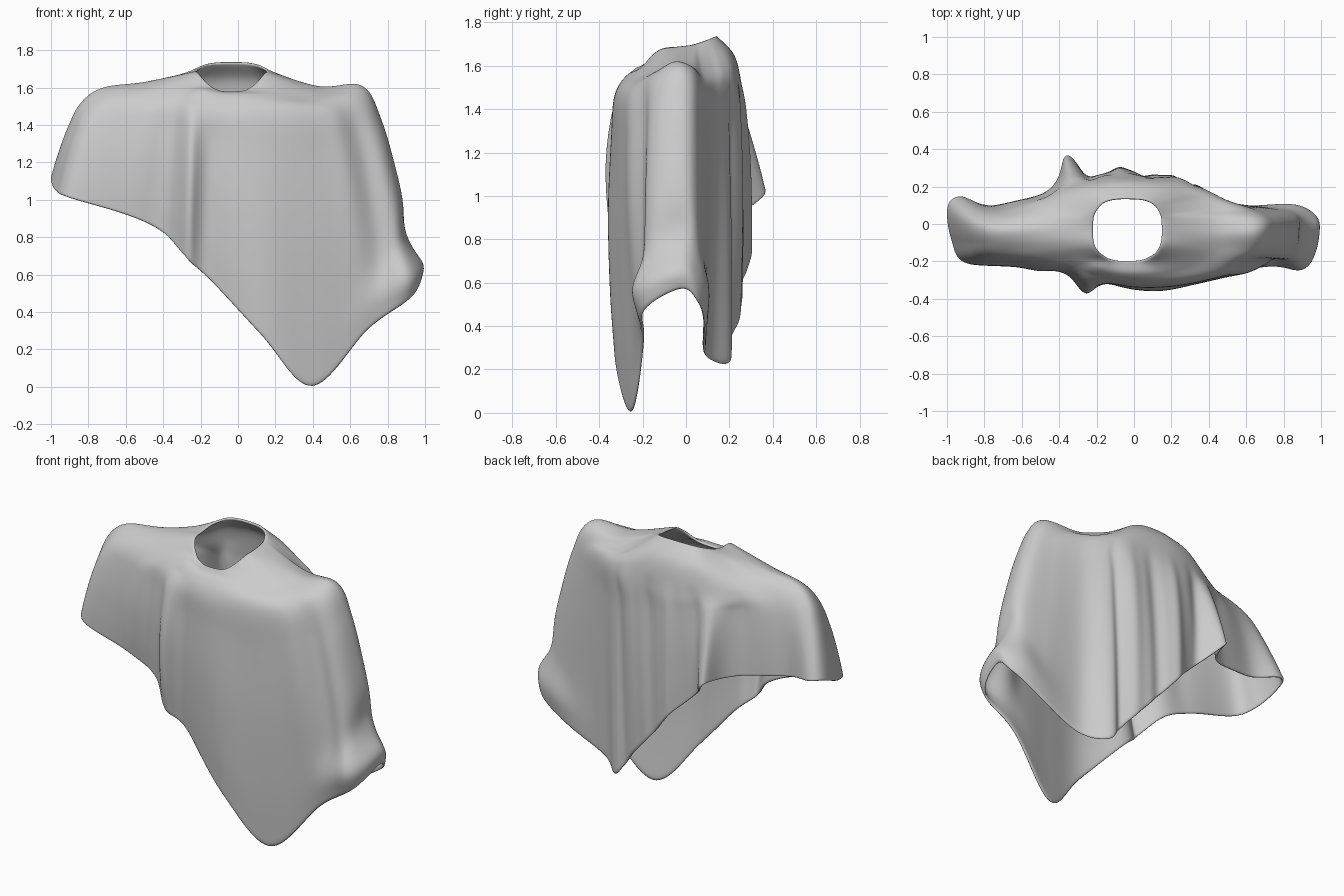
import bpy, bmesh, math
from mathutils import Vector

# Columns of cloth running counter-clockwise from the right sleeve:
# shoulder-line point, then hem point
COLUMNS = [
    (0.66, -0.05, 1.61, 0.97, -0.02, 0.57), (0.66, 0.03, 1.58, 0.93, 0.06, 0.50),
    (0.60, 0.08, 1.51, 0.74, 0.09, 0.38), (0.48, 0.13, 1.49, 0.48, 0.10, 0.26),
    (0.38, 0.18, 1.49, 0.34, 0.205, 0.23), (0.27, 0.23, 1.48, 0.23, 0.22, 0.37),
    (0.12, 0.25, 1.48, 0.07, 0.27, 0.55), (-0.05, 0.26, 1.48, -0.08, 0.29, 0.73),
    (-0.18, 0.25, 1.48, -0.22, 0.26, 0.87), (-0.30, 0.22, 1.50, -0.36, 0.37, 1.02),
    (-0.42, 0.17, 1.50, -0.44, 0.21, 1.03), (-0.58, 0.08, 1.53, -0.75, 0.10, 1.08),
    (-0.70, 0.02, 1.57, -0.93, 0.15, 1.12), (-0.72, -0.03, 1.60, -1.00, 0.09, 1.12),
    (-0.72, -0.09, 1.58, -0.98, -0.08, 1.05), (-0.68, -0.16, 1.53, -0.90, -0.21, 1.01),
    (-0.50, -0.21, 1.50, -0.60, -0.22, 0.92), (-0.36, -0.24, 1.50, -0.41, -0.23, 0.83),
    (-0.25, -0.28, 1.50, -0.28, -0.30, 0.69), (-0.10, -0.32, 1.46, -0.16, -0.28, 0.58),
    (0.10, -0.33, 1.46, 0.13, -0.33, 0.27), (0.30, -0.31, 1.46, 0.40, -0.26, 0.00),
    (0.49, -0.25, 1.48, 0.70, -0.20, 0.31), (0.63, -0.15, 1.55, 0.92, -0.18, 0.47),
]
# Hanging folds: column, outward depth, width in columns, share left at the hem
FOLDS = [(18.1, 0.055, 0.45, 0.3), (22.45, -0.03, 0.3, 0.0), (22.0, 0.012, 0.3, 0.2),
         (19.0, -0.012, 0.3, 0.5), (4.6, -0.02, 0.25, 1), (5.3, 0.015, 0.25, 1),
         (6.2, -0.022, 0.25, 1), (7.0, 0.015, 0.25, 1), (8.3, -0.025, 0.3, 1),
         (10.2, -0.02, 0.3, 1), (16.3, 0.012, 0.4, 0.3)]
N = len(COLUMNS)
AROUND, DOWN = 8, 8


def catmull(a, b, c, d, t):
    return 0.5 * (2 * b + (c - a) * t + (2 * a - 5 * b + 4 * c - d) * t * t
                  + (3 * b - a - 3 * c + d) * t ** 3)


def spow(v, p):
    return math.copysign(abs(v) ** p, v)


# Key points down one column: neck, collar, shoulder, three drape points, hem
def column_keys(col):
    s, h = Vector(col[:3]), Vector(col[3:])
    a = math.atan2((s.y + 0.03) / 0.3, (s.x + 0.03) / 0.68)
    ca, sa = math.cos(a), math.sin(a)
    rim = 0.05 * sa if sa > 0 else -0.11 * abs(sa) ** 2.5
    neck = Vector((-0.035 + 0.185 * spow(ca, 0.7), -0.03 + 0.17 * spow(sa, 0.7), 1.69 + rim))
    collar = neck.lerp(s, 0.55)
    collar.y += 0.02 * max(0, sa)
    collar.z += 0.045 - (0.085 if ca > 0 else 0.055) * ca * ca
    keys = [neck, collar, s]
    ease = 0.62 if s.x > 0 else 0.48
    bulge = 0.04 if s.y > 0 else 0.1
    for t in (0.17, 0.45, 0.75):
        p = s.lerp(h, t)
        p.x = s.x + (h.x - s.x) * t ** ease
        p.y += (s.y + 0.03) * bulge * math.sin(math.pi * t)
        keys.append(p)
    return keys + [h]


def wrap(d):
    return (d + N / 2) % N - N / 2


keys = [column_keys(c) for c in COLUMNS]
K = len(keys[0])

# Poncho surface: smooth around, then smooth down, then folded
bm = bmesh.new()
grid = []
for i in range(N * AROUND):
    c, t = divmod(i, AROUND)
    t /= AROUND
    u = c + t
    line = [catmull(*(keys[(c + k) % N][j] for k in (-1, 0, 1, 2)), t) for j in range(K)]
    line = [2 * line[0] - line[1]] + line + [2 * line[-1] - line[-2]]
    verts = []
    for j in range((K - 1) * DOWN + 1):
        b = min(j // DOWN, K - 2)
        p = catmull(*line[b:b + 4], j / DOWN - b)
        s = max(0, (j / DOWN - 1.6) / (K - 2.6))
        out = 1 if p.y > -0.03 else -1
        for fc, depth, width, hem in FOLDS:
            ramp = math.sin(math.pi * min(0.5, s))
            if s > 0.5:
                ramp = hem + (1 - hem) * math.sin(math.pi * s)
            p.y += out * depth * ramp * math.exp(-(wrap(u - fc) / width) ** 2)
        # Flared cuff of the right sleeve
        side = math.exp(-(wrap(u) / 1.2) ** 2)
        flare = math.exp(-((s - 0.9) / 0.09) ** 2)
        p.x += side * (0.04 * math.exp(-((s - 0.93) / 0.06) ** 2)
                       - 0.025 * math.exp(-((s - 0.76) / 0.08) ** 2))
        p.y += flare * (0.03 * math.exp(-(wrap(u - 1.4) / 0.7) ** 2)
                        - 0.06 * math.exp(-(wrap(u - 22.9) / 0.7) ** 2))
        verts.append(bm.verts.new(p))
    grid.append(verts)
for i, a in enumerate(grid):
    b = grid[(i + 1) % len(grid)]
    for j in range(len(a) - 1):
        bm.faces.new((a[j], a[j + 1], b[j + 1], b[j]))

# Stand on the ground
low = min(v.co.z for v in bm.verts)
bmesh.ops.translate(bm, verts=bm.verts, vec=(0, 0, -low))
mesh = bpy.data.meshes.new("poncho")
bm.to_mesh(mesh)
bm.free()
poncho = bpy.data.objects.new("poncho", mesh)
bpy.context.collection.objects.link(poncho)

# Cloth thickness and smoothing
solid = poncho.modifiers.new("thickness", 'SOLIDIFY')
solid.thickness = 0.015
solid.offset = -1
sub = poncho.modifiers.new("smooth", 'SUBSURF')
sub.levels = sub.render_levels = 1
for f in mesh.polygons:
    f.use_smooth = True
